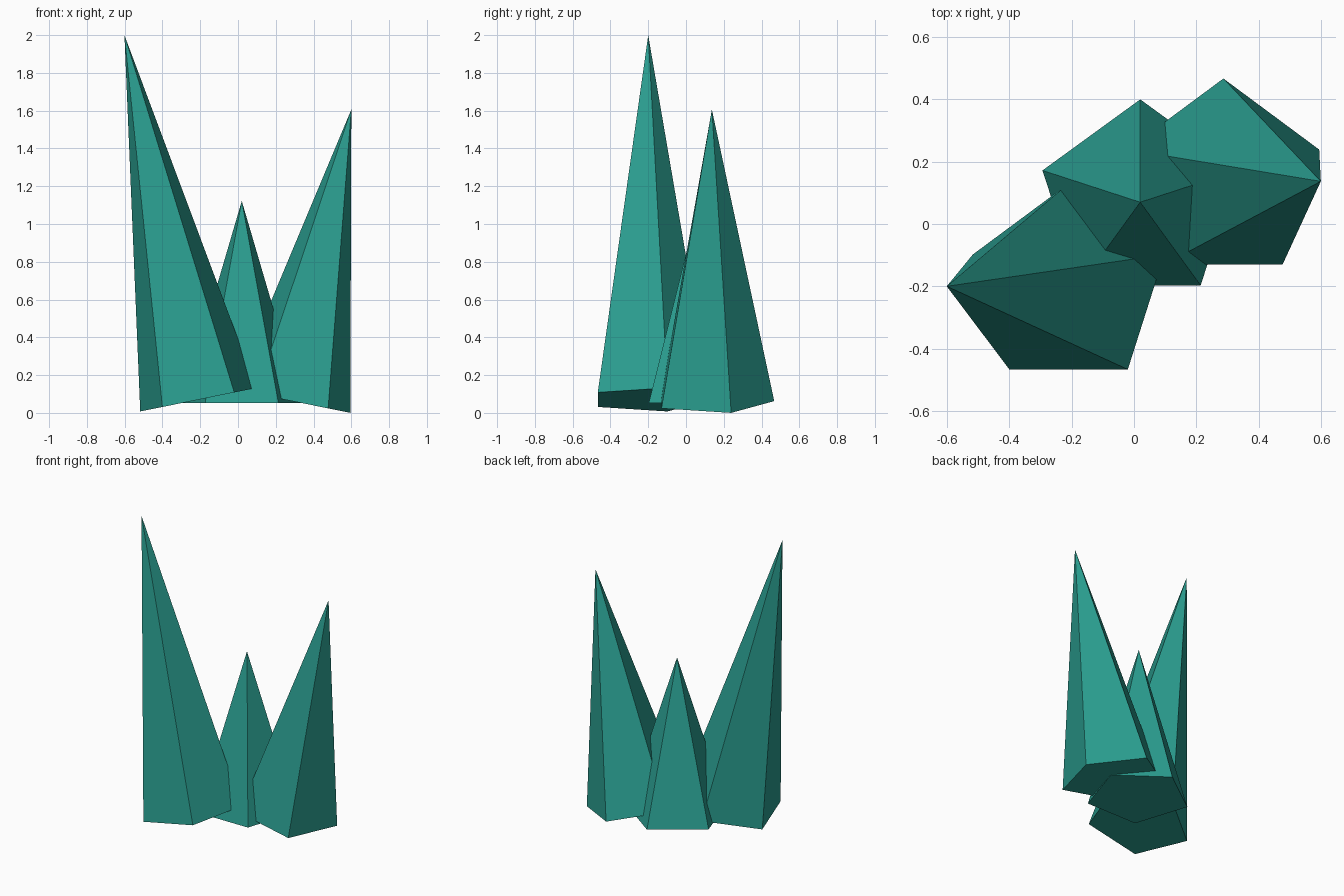
import bpy
import math
from mathutils import Vector

if "Cube" in bpy.data.objects:
    bpy.data.objects.remove(bpy.data.objects["Cube"])

teal = bpy.data.materials.new("teal crystal")
teal.diffuse_color = (0.0232, 0.337, 0.275, 1.0)
teal.use_nodes = True
teal.node_tree.nodes["Principled BSDF"].inputs["Base Color"].default_value = teal.diffuse_color


def crystal(name, base, length, tilt):
    """Five-sided spike standing on its base centre, leaning sideways by tilt."""
    axis = Vector((math.sin(tilt), 0, math.cos(tilt)))
    bpy.ops.mesh.primitive_cone_add(
        vertices=5, radius1=0.33, radius2=0, depth=length,
        location=Vector(base) + axis * length / 2, rotation=(0, tilt, 0))
    obj = bpy.context.object
    obj.name = name
    obj.data.materials.append(teal)
    return obj


# Short upright crystal between two taller ones leaning outward
crystal("middle_crystal", (0.02, 0.07, 0.052), 1.07, 0.0)
crystal("left_crystal", (-0.21, -0.2, 0.07), 1.969, -0.2)
crystal("right_crystal", (0.287, 0.137, 0.0625), 1.575, 0.2)
